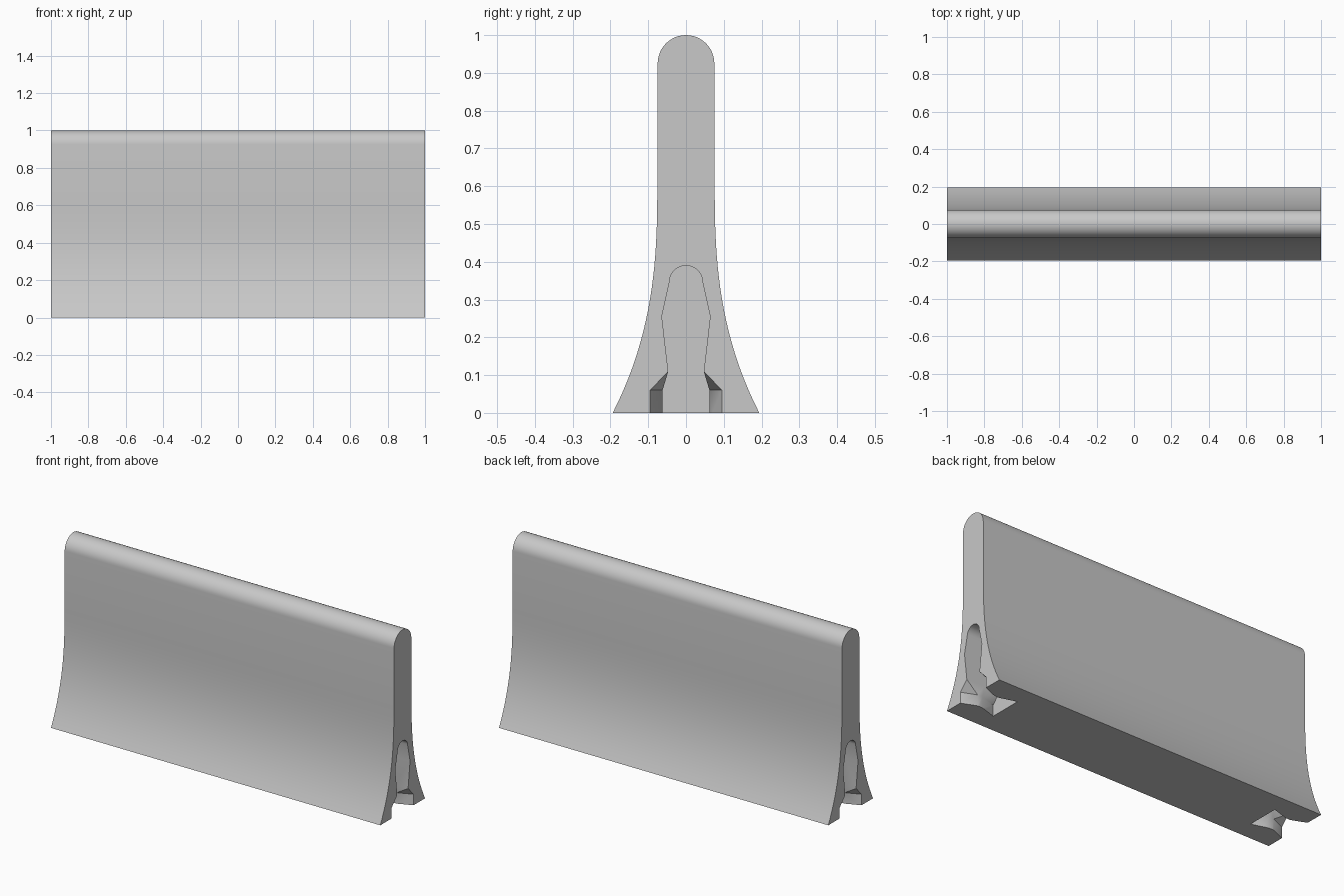
import bpy
import bmesh
from math import sin, cos, pi

cube = bpy.data.objects.get("Cube")
if cube:
    bpy.data.objects.remove(cube, do_unlink=True)

concrete = bpy.data.materials.new("concrete_grey")
concrete.use_nodes = True
GREY = (0.58, 0.58, 0.58, 1)
concrete.diffuse_color = GREY
concrete.node_tree.nodes["Principled BSDF"].inputs["Base Color"].default_value = GREY


def mirrored(half):
    """Close a half outline, given bottom to top, across y = 0."""
    return half + [(-y, z) for y, z in reversed(half) if y > 0.0001]


def loft(name, sections):
    """Skin a list of (x, outline) sections and cap both ends."""
    bm = bmesh.new()
    rings = [[bm.verts.new((x, y, z)) for y, z in outline] for x, outline in sections]
    n = len(rings[0])
    for a, b in zip(rings, rings[1:]):
        for i in range(n):
            j = (i + 1) % n
            bm.faces.new((a[i], a[j], b[j], b[i]))
    bm.faces.new(rings[0])
    bm.faces.new(rings[-1])
    bmesh.ops.triangulate(bm, faces=[f for f in bm.faces if len(f.verts) == 4])
    bmesh.ops.recalc_face_normals(bm, faces=bm.faces[:])
    mesh = bpy.data.meshes.new(name)
    bm.to_mesh(mesh)
    bm.free()
    mesh.materials.append(concrete)
    obj = bpy.data.objects.new(name, mesh)
    bpy.context.collection.objects.link(obj)
    return obj


# Barrier wall: flared concave flanks under a half-round top
STEPS, ARC, R = 20, 12, 0.075
flank = []
for i in range(STEPS + 1):
    z = 0.6 * i / STEPS
    flank.append((0.076 + 0.118 * (1 - z / 0.6) ** 2.6, z))
crown = [(R * cos(pi / 2 * i / ARC), 1 - R + R * sin(pi / 2 * i / ARC)) for i in range(ARC + 1)]
wall_outline = mirrored(flank + crown)
barrier = loft("barrier_wall", [(-1, wall_outline), (1, wall_outline)])


# Keyhole socket: a fixed arched slot above a foot that pinches at the neck
def socket(foot):
    arch = [(0.044 * cos(pi / 2 * i / 8), 0.346 + 0.044 * sin(pi / 2 * i / 8)) for i in range(9)]
    return mirrored([(foot, -0.02), (foot, 0.06), (0.047, 0.11), (0.064, 0.255)] + arch)


MOUTH, NECK, BACK = socket(0.095), socket(0.062), socket(0.09)
cutters = []
for side, label in ((1, "left"), (-1, "right")):
    depths = [(-0.02, MOUTH), (0, MOUTH), (0.08, NECK), (0.11, NECK), (0.2, BACK)]
    cutter = loft(label + "_socket_cutter", [(side * (1 - d), s) for d, s in depths])
    cutter.hide_render = True
    mod = barrier.modifiers.new(label + "_socket", "BOOLEAN")
    mod.operation = "DIFFERENCE"
    mod.solver = "EXACT"
    mod.object = cutter
    cutters.append(cutter)

# Apply the cuts and smooth the curved faces
bpy.ops.object.select_all(action="DESELECT")
barrier.select_set(True)
bpy.context.view_layer.objects.active = barrier
for mod in list(barrier.modifiers):
    bpy.ops.object.modifier_apply(modifier=mod.name)
for cutter in cutters:
    bpy.data.objects.remove(cutter, do_unlink=True)
bpy.ops.object.shade_smooth_by_angle(angle=pi / 6)
